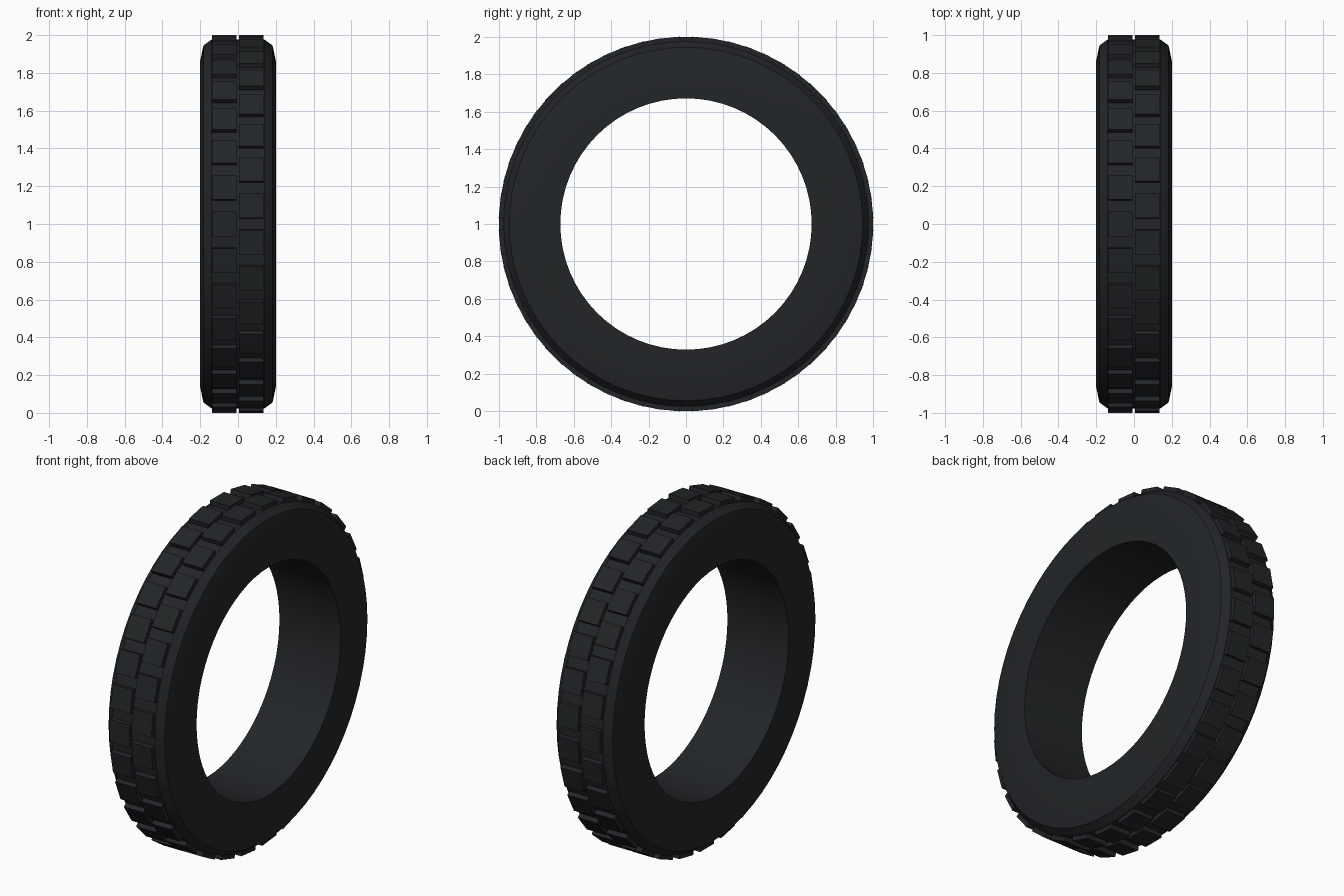
import bpy, bmesh
from math import pi, cos, sin, radians
from mathutils import Matrix, Vector

if "Cube" in bpy.data.objects:
    bpy.data.objects.remove(bpy.data.objects["Cube"])

SEG = 64      # sides of the tyre body
BLOCKS = 32   # tread blocks per row
AXLE = Vector((0, 0, 1))

rubber = bpy.data.materials.new("rubber")
rubber.diffuse_color = (0.016, 0.019, 0.021, 1)
rubber.use_nodes = True
rubber.node_tree.nodes["Principled BSDF"].inputs["Base Color"].default_value = rubber.diffuse_color


def finish(bm, name):
    bmesh.ops.recalc_face_normals(bm, faces=bm.faces)
    mesh = bpy.data.meshes.new(name)
    bm.to_mesh(mesh)
    bm.free()
    mesh.materials.append(rubber)
    obj = bpy.data.objects.new(name, mesh)
    bpy.context.collection.objects.link(obj)
    return obj


# Tyre body: closed (x, radius) cross-section spun around the axle
half = [(0.2, 0.672), (0.2, 0.865), (0.183, 0.945), (0.14, 0.976)]
profile = half + [(-x, r) for x, r in reversed(half)]
bm = bmesh.new()
rings = []
for i in range(SEG):
    a = 2 * pi * i / SEG
    rings.append([bm.verts.new((x, r * cos(a), 1 + r * sin(a))) for x, r in profile])
n = len(profile)
for i in range(SEG):
    p, q = rings[i], rings[(i + 1) % SEG]
    for j in range(n):
        k = (j + 1) % n
        bm.faces.new((p[j], p[k], q[k], q[j]))
body = finish(bm, "tyre_body")
bpy.context.view_layer.objects.active = body
body.select_set(True)
bpy.ops.object.shade_smooth_by_angle(angle=radians(30))


# Tread: two rows of flat blocks, the right one staggered by half a pitch
def tread_row(name, x, offset):
    bm = bmesh.new()
    for i in range(BLOCKS):
        a = 2 * pi * (i + offset) / BLOCKS
        m = (Matrix.Translation(AXLE) @ Matrix.Rotation(a, 4, 'X')
             @ Matrix.Translation((x, 0, 0.975))
             @ Matrix.Diagonal((0.13, 0.132, 0.05, 1)))
        bmesh.ops.create_cube(bm, size=1, matrix=m)
    return finish(bm, name)


tread_row("tread_blocks_left", -0.073, 0)
tread_row("tread_blocks_right", 0.071, 0.5)
